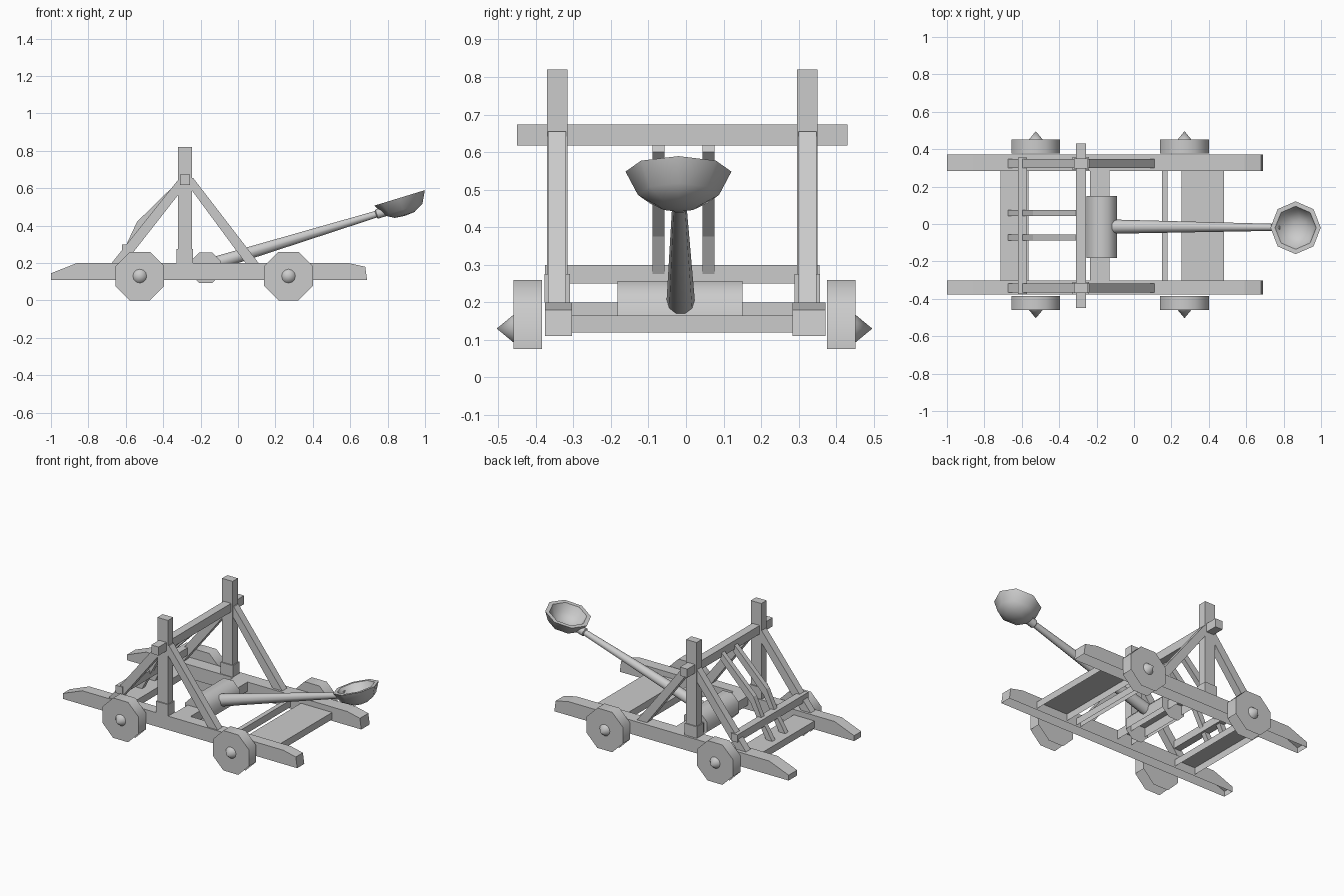
import bpy, bmesh
from math import sin, cos, pi, radians
from mathutils import Matrix, Vector

cube = bpy.data.objects.get("Cube")
if cube:
    bpy.data.objects.remove(cube, do_unlink=True)

# One plain grey for the whole machine
grey = bpy.data.materials.new("plain_grey")
grey.use_nodes = True
colour = (0.6, 0.6, 0.6, 1)
grey.diffuse_color = colour
grey.node_tree.nodes["Principled BSDF"].inputs["Base Color"].default_value = colour


def finish(name, bm, open_bottom=False, smooth=None):
    bmesh.ops.recalc_face_normals(bm, faces=bm.faces[:])
    if open_bottom:
        bm.normal_update()
        under = [f for f in bm.faces if f.normal.z < -0.3]
        bmesh.ops.delete(bm, geom=under, context='FACES')
    mesh = bpy.data.meshes.new(name)
    bm.to_mesh(mesh)
    bm.free()
    mesh.materials.append(grey)
    obj = bpy.data.objects.new(name, mesh)
    bpy.context.collection.objects.link(obj)
    if smooth:
        bpy.ops.object.select_all(action='DESELECT')
        obj.select_set(True)
        bpy.context.view_layer.objects.active = obj
        bpy.ops.object.shade_smooth_by_angle(angle=radians(smooth))
    return obj


def prism(name, profile, y0, y1, **options):
    """Extrude an xz outline from y0 to y1."""
    bm = bmesh.new()
    face = bm.faces.new([bm.verts.new((x, y0, z)) for x, z in profile])
    new = bmesh.ops.extrude_face_region(bm, geom=[face], use_keep_orig=True)["geom"]
    verts = [v for v in new if isinstance(v, bmesh.types.BMVert)]
    bmesh.ops.translate(bm, verts=verts, vec=(0, y1 - y0, 0))
    return finish(name, bm, **options)


def box(name, x0, x1, y0, y1, z0, z1, **options):
    return prism(name, [(x0, z0), (x1, z0), (x1, z1), (x0, z1)], y0, y1, **options)


def octagon(x, z, flat_radius):
    r = flat_radius / cos(pi / 8)
    return [(x + r * cos((i + 0.5) * pi / 4), z + r * sin((i + 0.5) * pi / 4))
            for i in range(8)]


def lathe(name, profile, sides, matrix, smooth):
    """Spin a (radius, height) profile round local z; radius 0 makes a pole."""
    bm = bmesh.new()
    rings = []
    for r, h in profile:
        count = sides if r else 1
        rings.append([bm.verts.new((r * cos(2 * pi * i / sides),
                                    r * sin(2 * pi * i / sides), h))
                      for i in range(count)])
    for a, b in zip(rings, rings[1:]):
        for i in range(sides):
            j = (i + 1) % sides
            corners = [a[i % len(a)], a[j % len(a)], b[j % len(b)], b[i % len(b)]]
            bm.faces.new(list(dict.fromkeys(corners)))
    bm.transform(matrix)
    return finish(name, bm, smooth=smooth)


# Chassis rails, wheels and side frames, slightly uneven between the two sides
beam_outline = [(-1, 0.11), (0.69, 0.11), (0.68, 0.18), (0.59, 0.2),
                (-0.86, 0.2), (-1, 0.145)]
front_brace = [(0.04, 0.2), (0.11, 0.2), (-0.24, 0.655), (-0.285, 0.655), (-0.285, 0.64)]
rear_brace = [(-0.605, 0.2), (-0.675, 0.2), (-0.32, 0.645), (-0.28, 0.645), (-0.28, 0.615)]
sides = {"left": (1, 0.284, 0.371, 0.296, 0.35, 0.376),
         "right": (-1, -0.376, -0.303, -0.37, -0.316, -0.384)}
for side, (sign, beam0, beam1, post0, post1, hub) in sides.items():
    prism(side + "_beam", beam_outline, beam0, beam1, open_bottom=True)
    box(side + "_upright", -0.322, -0.246, post0, post1, 0.2, 0.82)
    box(side + "_upright_collar", -0.328, -0.24, post0 - 0.007, post1 + 0.007,
        0.2, 0.275, open_bottom=True)
    prism(side + "_front_brace", front_brace, post0 + 0.003, post1 - 0.003)
    prism(side + "_rear_brace", rear_brace, post0 + 0.003, post1 - 0.003)
    for place, x in (("rear", -0.525), ("front", 0.27)):
        outer = hub + sign * 0.075
        prism(f"{side}_{place}_wheel", octagon(x, 0.13, 0.13), hub, outer,
              open_bottom=True, smooth=50)
        point = Matrix.Translation((x, outer, 0.13)) @ Matrix.Rotation(-sign * pi / 2, 4, 'X')
        lathe(f"{side}_{place}_hub", [(0.037, 0), (0, 0.045)], 12, point, 70)

# Cross members
box("top_crossbeam", -0.31, -0.257, -0.45, 0.43, 0.618, 0.674)
box("rear_rail", -0.62, -0.572, -0.375, 0.355, 0.25, 0.3)
box("front_deck", 0.255, 0.48, -0.306, 0.285, 0.12, 0.165, open_bottom=True)
box("rear_deck", -0.715, -0.565, -0.306, 0.285, 0.12, 0.165, open_bottom=True)
box("front_crossbar", 0.15, 0.18, -0.306, 0.285, 0.12, 0.165, open_bottom=True)
box("winch_axle", -0.235, -0.13, -0.306, 0.285, 0.14, 0.2, open_bottom=True)
prism("winch_drum", octagon(-0.173, 0.175, 0.082), -0.182, 0.15,
      open_bottom=True, smooth=50)

# Bent rear stays
stay = [(-0.675, 0.165), (-0.61, 0.27), (-0.54, 0.42), (-0.31, 0.645),
        (-0.3, 0.6), (-0.52, 0.375), (-0.585, 0.25), (-0.63, 0.165)]
for side, y in (("left", 0.06), ("right", -0.073)):
    prism(side + "_stay", stay, y - 0.016, y + 0.016)

# Throwing arm
start, end = Vector((-0.115, -0.014, 0.2)), Vector((0.785, -0.018, 0.475))
along = end - start
n = along.length
arm_matrix = Matrix.Translation(start) @ along.to_track_quat('Z', 'Y').to_matrix().to_4x4()
lathe("throwing_arm", [(0, 0), (0.038, 0), (0.019, n - 0.05), (0.027, n - 0.045),
                       (0.027, n), (0, n)], 10, arm_matrix, 40)

# Bucket, a thick eight-sided bowl tilted with the arm
bowl = [(0, -0.1), (0.055, -0.095), (0.108, -0.065), (0.141, 0), (0.115, 0),
        (0.088, -0.05), (0.045, -0.075), (0, -0.08)]
bowl_matrix = Matrix.Translation((0.864, -0.02, 0.548)) @ Matrix.Rotation(radians(-17), 4, 'Y')
lathe("bucket", bowl, 8, bowl_matrix, 60)
